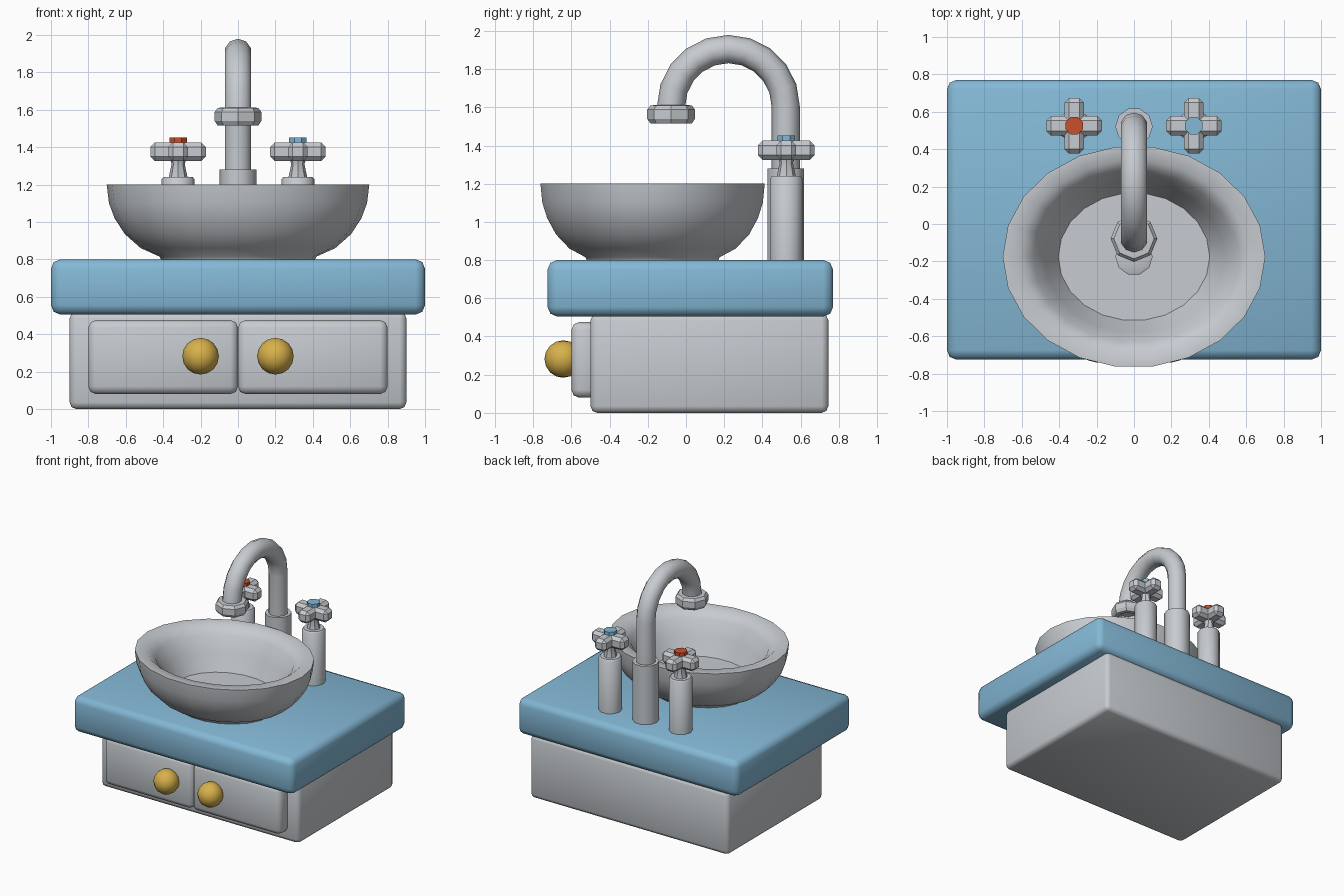
import bpy, bmesh, math
from mathutils import Vector

if "Cube" in bpy.data.objects:
    bpy.data.objects.remove(bpy.data.objects["Cube"])


def material(name, rgb):
    m = bpy.data.materials.new(name)
    m.diffuse_color = (*rgb, 1)
    m.use_nodes = True
    m.node_tree.nodes["Principled BSDF"].inputs["Base Color"].default_value = m.diffuse_color
    return m


GREY = material("porcelain_grey", (0.57, 0.60, 0.63))
BLUE = material("counter_blue", (0.23, 0.48, 0.67))
GOLD = material("knob_gold", (0.68, 0.44, 0.07))
RED = material("hot_red", (0.58, 0.08, 0.025))


def finish(name, bm, mat, angle=40):
    bmesh.ops.recalc_face_normals(bm, faces=bm.faces)
    me = bpy.data.meshes.new(name)
    bm.to_mesh(me)
    bm.free()
    me.materials.append(mat)
    ob = bpy.data.objects.new(name, me)
    bpy.context.collection.objects.link(ob)
    bpy.ops.object.select_all(action='DESELECT')
    ob.select_set(True)
    bpy.context.view_layer.objects.active = ob
    bpy.ops.object.shade_smooth_by_angle(angle=math.radians(angle))
    return ob


def box(name, x, y, z, mat, bevel=0.04, segments=2, angle=60):
    """Bevelled box from (min, max) ranges."""
    bm = bmesh.new()
    bmesh.ops.create_cube(bm, size=1)
    for v in bm.verts:
        v.co = [r[0] + (c + 0.5) * (r[1] - r[0]) for c, r in zip(v.co, (x, y, z))]
    bmesh.ops.bevel(bm, geom=bm.edges[:], offset=bevel, segments=segments,
                    profile=0.5, affect='EDGES')
    return finish(name, bm, mat, angle)


def skin(bm, rings):
    """Bridge successive rings and cap both ends."""
    n = len(rings[0])
    for a, b in zip(rings, rings[1:]):
        for i in range(n):
            j = (i + 1) % n
            bm.faces.new((a[i], a[j], b[j], b[i]))
    bm.faces.new(rings[0])
    bm.faces.new(rings[-1])


def lathe(name, profile, x, y, mat, sides=10, sy=1.0, phase=0.0, angle=40):
    """Turn (radius, z) points about a vertical axis."""
    bm = bmesh.new()
    t = [2 * math.pi * i / sides + phase for i in range(sides)]
    skin(bm, [[bm.verts.new((x + r * math.cos(a), y + r * sy * math.sin(a), z)) for a in t]
              for r, z in profile])
    return finish(name, bm, mat, angle)


# Cabinet and counter
box("cabinet", (-0.9, 0.9), (-0.5, 0.745), (0, 0.52), GREY, 0.035)
box("counter", (-1, 1), (-0.725, 0.77), (0.505, 0.8), BLUE, 0.05)

# Doors with round knobs
for side, s in (("left", -1), ("right", 1)):
    box(side + "_door", sorted((0, s * 0.8)), (-0.6, -0.46), (0.08, 0.475), GREY, 0.04)
    bm = bmesh.new()
    bmesh.ops.create_uvsphere(bm, u_segments=12, v_segments=8, radius=0.098)
    bmesh.ops.translate(bm, verts=bm.verts, vec=(s * 0.2, -0.643, 0.282))
    finish(side + "_knob", bm, GOLD)

# Oval basin: outside, rim, inside, floor
lathe("basin", [(0.41, 0.795), (0.42, 0.815), (0.52, 0.86), (0.605, 0.935), (0.66, 1.02),
                (0.69, 1.1), (0.702, 1.2), (0.61, 1.2), (0.54, 1.14), (0.48, 1.02),
                (0.405, 0.885)], 0, -0.175, GREY, sides=22, sy=0.845, angle=50)
lathe("drain", [(0.1, 0.87), (0.1, 0.895), (0.085, 0.902)], 0, -0.175, GREY)

# Faucet base
FY = 0.522
lathe("faucet_base", [(0.1, 0.79), (0.1, 1.28)], 0, FY, GREY)

# Curved spout: straight riser then a half circle
R, CZ, CY = 0.3, 1.605, FY - 0.3
path = [(Vector((0, FY, 1.2)), 0.0)]
for i in range(11):
    a = math.pi * i / 10
    path.append((Vector((0, CY + R * math.cos(a), CZ + R * math.sin(a))), a))
bm = bmesh.new()
rings = []
for p, a in path:
    out = Vector((0, math.cos(a), math.sin(a)))
    rings.append([bm.verts.new(p + 0.074 * (math.cos(t) * out + Vector((math.sin(t), 0, 0))))
                  for t in (2 * math.pi * k / 10 for k in range(10))])
skin(bm, rings)
finish("spout", bm, GREY, 50)

# Nozzle collar, recessed underneath
lathe("nozzle", [(0.075, 1.612), (0.108, 1.61), (0.125, 1.588), (0.125, 1.54), (0.108, 1.515),
                 (0.075, 1.515), (0.07, 1.56)], 0, CY - R, GREY, sides=8, angle=30)

# Hot and cold taps
for name, x, col in (("hot", -0.32, RED), ("cold", 0.32, BLUE)):
    lathe(name + "_tap_base", [(0.088, 0.79), (0.088, 1.228), (0.078, 1.24)], x, FY + 0.003, GREY)
    lathe(name + "_tap_stem", [(0.052, 1.23), (0.035, 1.31), (0.045, 1.34)], x, FY + 0.003,
          GREY, sides=8)
    y = FY + 0.003
    box(name + "_handle_x", (x - 0.148, x + 0.148), (y - 0.052, y + 0.052), (1.325, 1.425),
        GREY, 0.024, 1, 30)
    box(name + "_handle_y", (x - 0.052, x + 0.052), (y - 0.148, y + 0.148), (1.3252, 1.4252),
        GREY, 0.024, 1, 30)
    lathe(name + "_cap", [(0.05, 1.41), (0.05, 1.452)], x, y, col, sides=8, phase=math.pi / 8)
